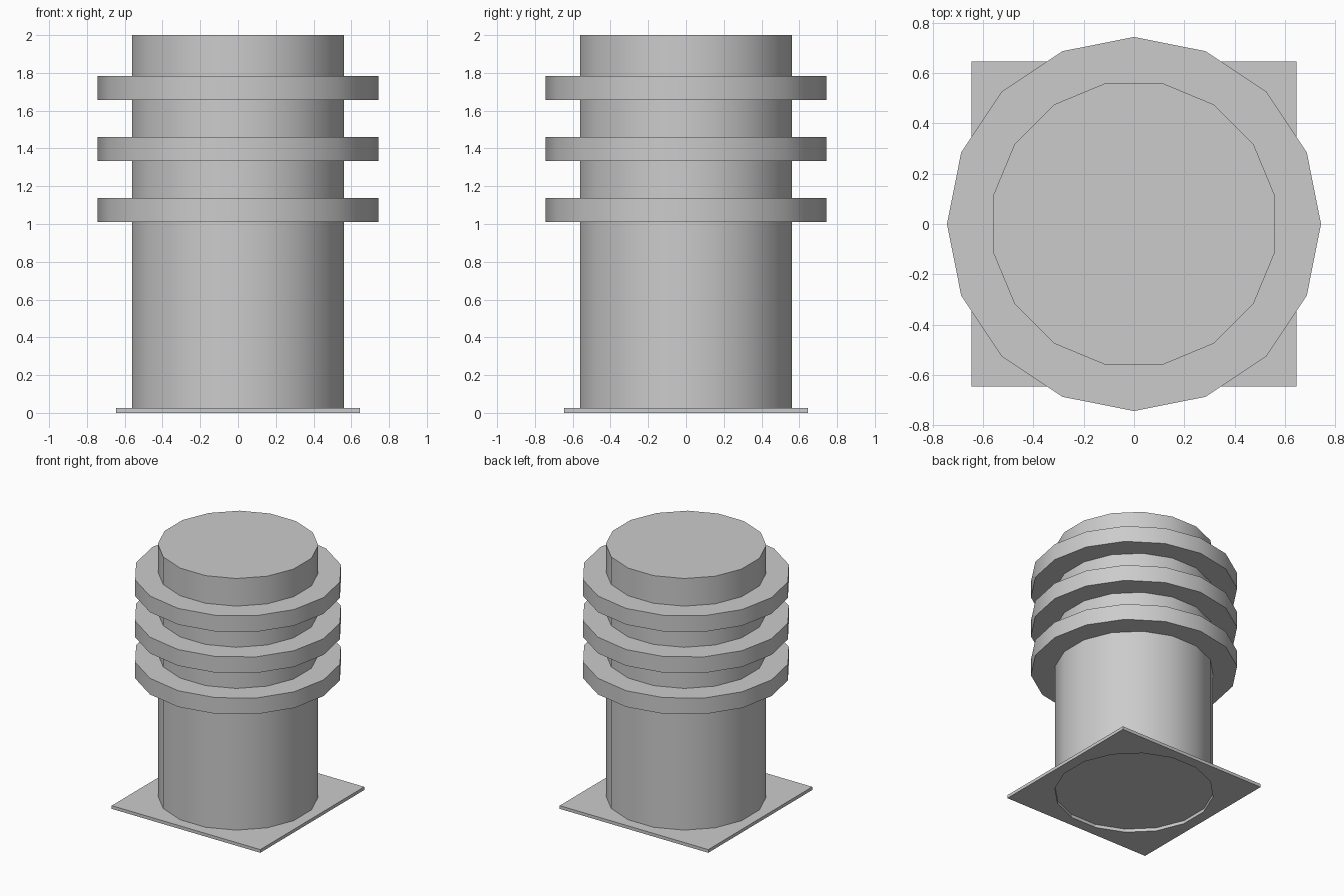
import bpy, bmesh, math

if "Cube" in bpy.data.objects:
    bpy.data.objects.remove(bpy.data.objects["Cube"])

SIDES = 16
PLATE_TOP = 0.025
BODY_R = 0.56 / math.cos(math.pi / SIDES)


def prism(name, radius, z0, z1, turn=0.0, sides=SIDES):
    bpy.ops.mesh.primitive_cylinder_add(
        vertices=sides, radius=radius, depth=z1 - z0,
        location=(0, 0, (z0 + z1) / 2), rotation=(0, 0, turn))
    ob = bpy.context.object
    ob.name = name
    return ob


# main column, flat side facing front, resting level with the plate top
prism("column", BODY_R, PLATE_TOP, 2.0, math.pi / SIDES)

# three flanges, corner facing front
for i in range(3):
    z = 1.01 + 0.323 * i
    prism(f"flange_{i + 1}", 0.743, z, z + 0.127)

# square base plate with a round opening under the column
plate = prism("base_plate", 0.645 * math.sqrt(2), 0, PLATE_TOP, math.pi / 4, 4)
cutter = prism("plate_cutter", BODY_R, -0.1, 0.1, math.pi / SIDES)
cutter.hide_render = True
cutter.hide_set(True)
cut = plate.modifiers.new("opening", 'BOOLEAN')
cut.operation = 'DIFFERENCE'
cut.object = cutter
cut.solver = 'EXACT'

# smooth sides, crisp rims
for ob in bpy.data.objects:
    if ob is not cutter:
        bpy.ops.object.select_all(action='DESELECT')
        ob.select_set(True)
        bpy.context.view_layer.objects.active = ob
        bpy.ops.object.shade_smooth_by_angle(angle=math.radians(30))
